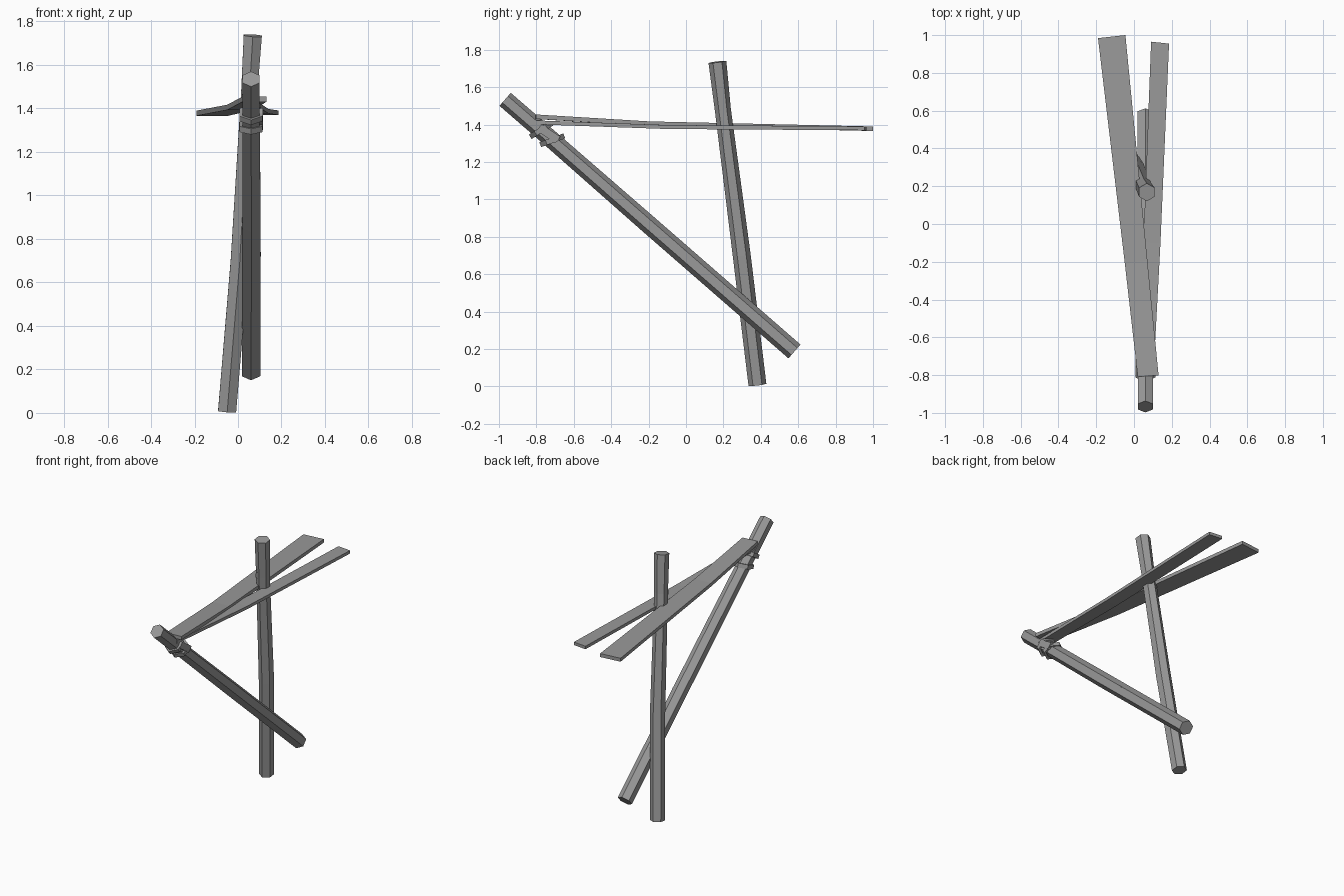
import bpy, bmesh, math
from mathutils import Vector

cube = bpy.data.objects.get("Cube")
if cube:
    bpy.data.objects.remove(cube, do_unlink=True)

grey = bpy.data.materials.new("weathered grey")
grey.use_nodes = True
colour = (0.32, 0.32, 0.32, 1)
grey.diffuse_color = colour
grey.node_tree.nodes["Principled BSDF"].inputs["Base Color"].default_value = colour


def loft(name, rings, closed=False):
    """Skin a list of vertex rings, capping the ends or joining them."""
    bm = bmesh.new()
    loops = [[bm.verts.new(p) for p in ring] for ring in rings]
    pairs = list(zip(loops, loops[1:]))
    if closed:
        pairs.append((loops[-1], loops[0]))
    for a, b in pairs:
        for i in range(len(a)):
            j = (i + 1) % len(a)
            bm.faces.new((a[i], a[j], b[j], b[i]))
    if not closed:
        bm.faces.new(loops[0])
        bm.faces.new(loops[-1])
    bmesh.ops.recalc_face_normals(bm, faces=bm.faces)
    mesh = bpy.data.meshes.new(name)
    bm.to_mesh(mesh)
    bm.free()
    mesh.materials.append(grey)
    obj = bpy.data.objects.new(name, mesh)
    bpy.context.collection.objects.link(obj)
    return obj


def hexagon(centre, u, v, ru, rv):
    angles = [math.pi * i / 3 for i in range(6)]
    return [centre + u * ru * math.cos(a) + v * rv * math.sin(a) for a in angles]


def pole(name, stations):
    """Six-sided pole with a corner edge along its upper side."""
    pts = [Vector(s[:3]) for s in stations]
    axis = (pts[-1] - pts[0]).normalized()
    side = Vector((1, 0, 0))
    side = (side - axis * side.dot(axis)).normalized()
    up = axis.cross(side)
    return loft(name, [hexagon(p, up, side, s[3], s[3]) for p, s in zip(pts, stations)])


def plank(name, stations, thick):
    """Flat board through stations of x, y, z, width and yaw skew."""
    rings = []
    for x, y, z, w, skew in stations:
        rings.append([Vector((x + sx * w / 2, y + sx * skew, z + sz * thick / 2))
                      for sx, sz in ((-1, -1), (1, -1), (1, 1), (-1, 1))])
    return loft(name, rings)


def binding(name, centre, lean):
    """Six-sided strap looped around the slanted pole at a lean."""
    u = Vector((0, math.cos(lean), math.sin(lean)))
    v = Vector((1, 0, 0))
    n = v.cross(u)
    rings = []
    for i in range(6):
        a = math.pi * i / 3
        d = u * math.cos(a) * 1.12 + v * math.sin(a)
        rings.append([centre + d * r + n * h
                      for r, h in ((0.045, -0.014), (0.061, -0.014),
                                   (0.061, 0.014), (0.045, 0.014))])
    return loft(name, rings, closed=True)


def splinter(name, root, tip, out):
    """Small wedge of lifted wood."""
    root, tip, out = Vector(root), Vector(tip), Vector(out)
    across = (tip - root).cross(out).normalized() * 0.012
    base = [root - across - out * 0.01, root + across - out * 0.01, root + out * 0.008]
    end = [tip + (p - root) * 0.2 for p in base]
    return loft(name, [base, end])


# Two main poles
pole("slanted_pole", [(0.06, 0.58, 0.187, 0.049), (0.062, -0.2, 0.866, 0.049),
                      (0.06, -0.75, 1.347, 0.046), (0.06, -0.967, 1.535, 0.046)])
pole("upright_pole", [(-0.05, 0.382, 0.008, 0.048), (0.008, 0.298, 0.7, 0.048),
                      (0.052, 0.197, 1.48, 0.043), (0.068, 0.168, 1.735, 0.048)])

# Two boards resting on the slanted pole, sagging towards the back
plank("wide_board", [(0.075, -0.805, 1.442, 0.11, 0.004), (0.011, -0.2, 1.405, 0.12, 0.005),
                     (-0.118, 0.992, 1.378, 0.145, 0.008)], 0.024)
plank("narrow_board", [(0.062, -0.81, 1.412, 0.08, 0), (0.095, -0.1, 1.387, 0.09, -0.003),
                       (0.138, 0.96, 1.38, 0.095, -0.005)], 0.021)

# Straps and the slanting piece that joins them
binding("upper_strap", Vector((0.06, -0.775, 1.371)), math.radians(32))
binding("lower_strap", Vector((0.06, -0.715, 1.316)), math.radians(20))
link = [Vector((0, 0.014, 0.017)), Vector((0, -0.014, -0.017))]
loft("strap_link", [[Vector((x, y, z)) + d for x, d in
                     ((0.095, link[0]), (0.116, link[0]), (0.116, link[1]), (0.095, link[1]))]
                    for y, z in ((-0.785, 1.385), (-0.685, 1.318))])

# Lifted splinters on the poles
splinter("upright_splinter", (0.025, 0.17, 1.46), (0.03, 0.155, 1.53), (-0.8, -0.6, 0))
splinter("slanted_splinter", (0.1, 0.0, 0.72), (0.1, -0.06, 0.77), (0.8, 0.4, 0.4))
